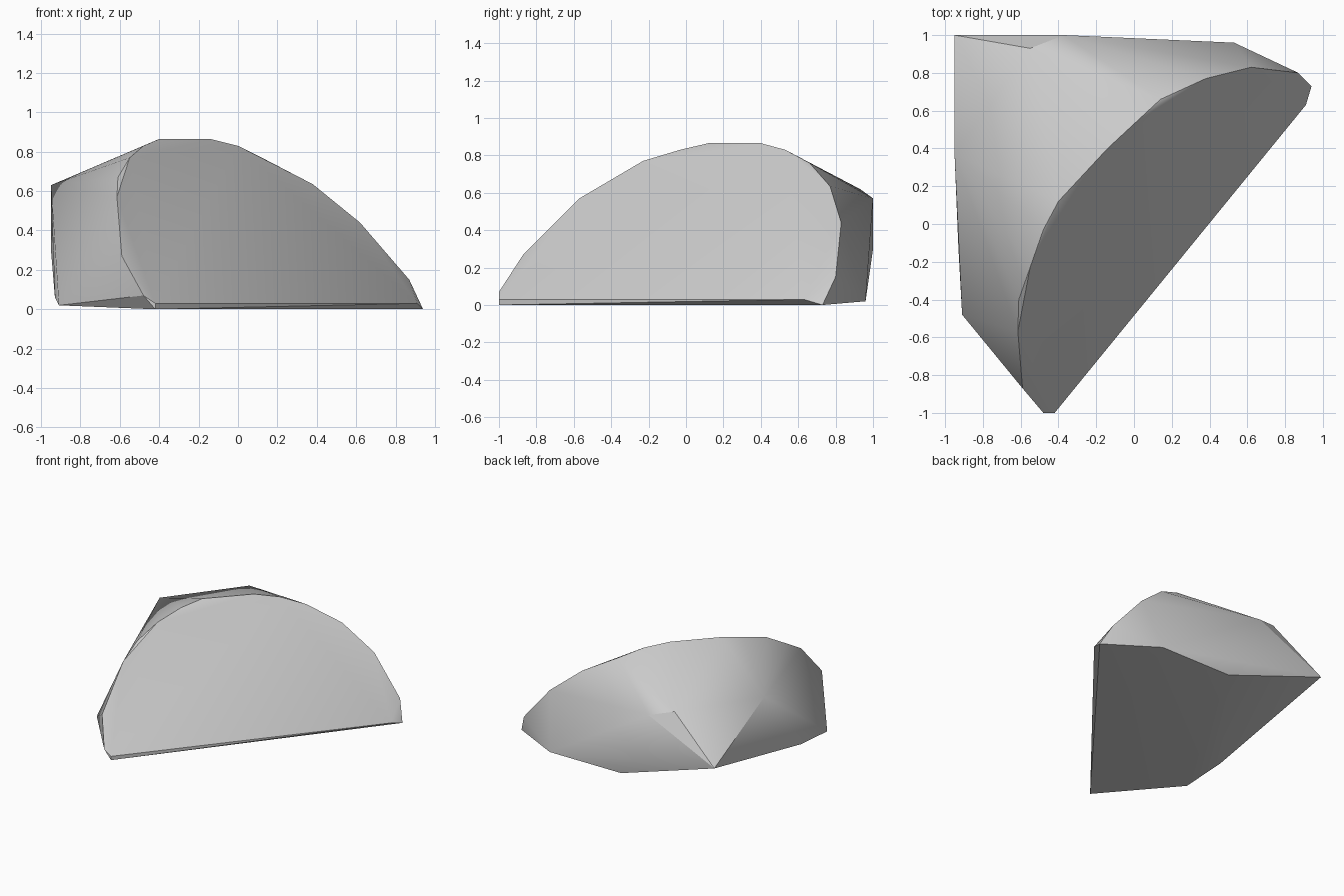
import bpy
import bmesh
import math

cube = bpy.data.objects.get("Cube")
if cube:
    bpy.data.objects.remove(cube, do_unlink=True)


def make_material(name, color):
    mat = bpy.data.materials.new(name)
    mat.use_nodes = True
    mat.diffuse_color = color
    mat.node_tree.nodes["Principled BSDF"].inputs["Base Color"].default_value = color
    return mat


def make_hull(name, points, mat):
    """Wrap a faceted boulder around the given corner points."""
    bm = bmesh.new()
    for point in points:
        bm.verts.new(point)
    hull = bmesh.ops.convex_hull(bm, input=bm.verts)
    unused = {v for v in hull["geom_interior"] + hull["geom_unused"]
              if isinstance(v, bmesh.types.BMVert) and v.is_valid}
    bmesh.ops.delete(bm, geom=list(unused), context="VERTS")
    # Merge the almost flat triangles into clean facets
    bmesh.ops.dissolve_limit(bm, angle_limit=math.radians(1.5),
                             verts=bm.verts, edges=bm.edges)
    bmesh.ops.recalc_face_normals(bm, faces=bm.faces)
    mesh = bpy.data.meshes.new(name)
    bm.to_mesh(mesh)
    bm.free()
    mesh.materials.append(mat)
    obj = bpy.data.objects.new(name, mesh)
    bpy.context.collection.objects.link(obj)
    return obj


# Arched rim of the large sloping cut face
rim = [
    (-.48, -1, .07), (-.59, -.87, .27), (-.615, -.57, .57), (-.61, -.4, .67),
    (-.55, -.23, .77), (-.48, -.03, .83), (-.4, .12, .865), (-.14, .4, .865),
    (0, .53, .83), (.14, .66, .76), (.38, .77, .635), (.62, .83, .44),
    (.87, .8, .15),
]

# Straight lower edge of the cut face, slightly undercut
foot = [(-.42, -1, .03), (.91, .63, .03), (-.42, -1, 0), (.94, .73, 0)]

# Shoulders and pointed rear corner
back = [(-.95, .37, .63), (-.55, .93, .62), (-.37, 1, .57), (-.95, 1, .3)]

# Outline of the underside behind the cut face
underside = [(-.91, -.48, .02), (-.93, -.12, .06), (-.1, .96, .02), (.53, .96, .02)]

stone = make_material("stone grey", (.6, .6, .6, 1))
boulder = make_hull("boulder", rim + foot + back + underside, stone)

# Soft shading across shallow facets, crisp main edges
bpy.ops.object.select_all(action="DESELECT")
boulder.select_set(True)
bpy.context.view_layer.objects.active = boulder
bpy.ops.object.shade_smooth_by_angle(angle=math.radians(30))
